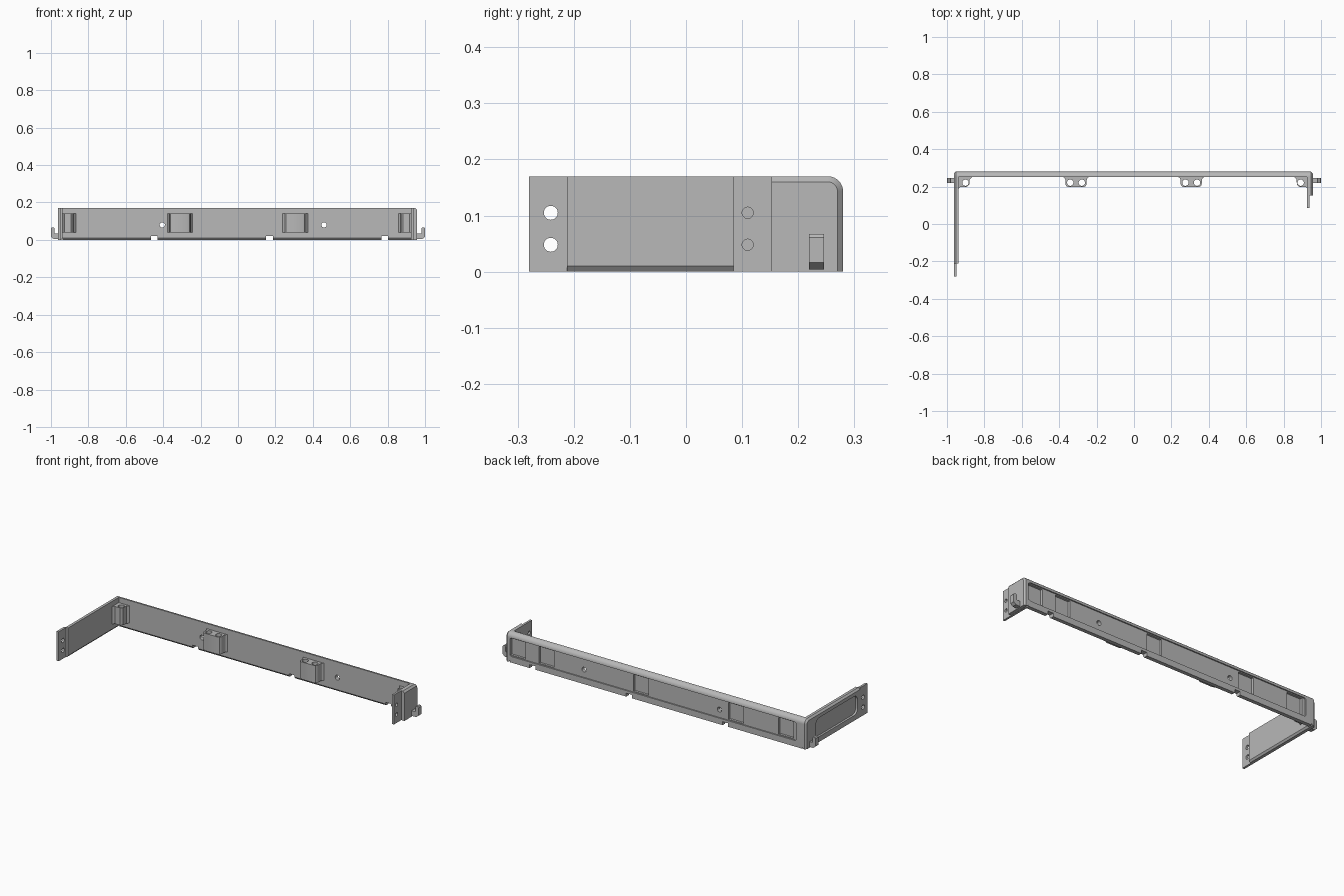
import bpy, bmesh, math

cube = bpy.data.objects.get("Cube")
if cube:
    bpy.data.objects.remove(cube, do_unlink=True)

grey = bpy.data.materials.new("light grey")
grey.use_nodes = True
grey.diffuse_color = (0.48, 0.48, 0.48, 1)
grey.node_tree.nodes["Principled BSDF"].inputs["Base Color"].default_value = grey.diffuse_color

TOP, BACK, FRONT = 0.17, 0.28, 0.25


def loft(name, rings):
    """Solid skin through matching closed rings of 3D points."""
    bm = bmesh.new()
    loops = [[bm.verts.new(p) for p in ring] for ring in rings]
    n = len(loops[0])
    for a, b in zip(loops, loops[1:]):
        for i in range(n):
            j = (i + 1) % n
            bm.faces.new((a[i], a[j], b[j], b[i]))
    bm.faces.new(loops[0])
    bm.faces.new(loops[-1])
    bmesh.ops.recalc_face_normals(bm, faces=bm.faces)
    mesh = bpy.data.meshes.new(name)
    bm.to_mesh(mesh)
    bm.free()
    mesh.materials.append(grey)
    ob = bpy.data.objects.new(name, mesh)
    bpy.context.collection.objects.link(ob)
    return ob


def prism(name, outline, axis, lo, hi):
    """Extrude a 2D outline along axis 0, 1 or 2."""
    def ring(d):
        return [tuple(p[:axis]) + (d,) + tuple(p[axis:]) for p in outline]
    return loft(name, [ring(lo), ring(hi)])


def box(name, x, y, z):
    return prism(name, [(x[0], y[0]), (x[1], y[0]), (x[1], y[1]), (x[0], y[1])], 2, *z)


def circle(a, b, r, n=24):
    return [(a + r * math.cos(t * math.tau / n), b + r * math.sin(t * math.tau / n)) for t in range(n)]


def rounded(a0, a1, b0, b1, r):
    pts = []
    for k, (a, b) in enumerate([(a1 - r, b1 - r), (a0 + r, b1 - r), (a0 + r, b0 + r), (a1 - r, b0 + r)]):
        for s in range(6):
            t = (k + s / 5) * math.pi / 2
            pts.append((a + r * math.cos(t), b + r * math.sin(t)))
    return pts


def cut(ob, *cutters):
    bpy.context.view_layer.objects.active = ob
    for c in cutters:
        mod = ob.modifiers.new("cut", "BOOLEAN")
        mod.operation, mod.solver, mod.object = "DIFFERENCE", "EXACT", c
        bpy.ops.object.modifier_apply(modifier=mod.name)
        bpy.data.objects.remove(c, do_unlink=True)


def section(start, shrink=0, bottom=0, r=0.027):
    """Side outline (y, z) with a rounded upper back corner."""
    pts = [(start, bottom), (BACK - shrink, bottom)]
    for s in range(9):
        t = s / 8 * math.pi / 2
        q = r - shrink
        pts.append((BACK - r + q * math.cos(t), TOP - r + q * math.sin(t)))
    return pts + [(start, TOP - shrink)]


# Back rail with chamfered lower front edge
rail = prism("back_rail", [(FRONT, 0.01), (FRONT + 0.008, 0)] + section(FRONT)[1:], 0, -0.937, 0.93)
cut(rail, prism("pocket", rounded(-0.9, 0.927, 0.035, 0.142, 0.012), 1, 0.273, 0.3))
for x in (0.882, 0.7, 0.095, -0.51, -0.83):
    cut(rail, box("recess", (x - 0.048, x + 0.048), (0.26, 0.3), (0.04, 0.137)))
for x in (-0.448, 0.168, 0.785):
    cut(rail, box("notch", (x - 0.018, x + 0.018), (0.2, 0.3), (-0.02, 0.02)))
for x in (-0.405, 0.46):
    cut(rail, prism("hole", circle(x, 0.08, 0.014), 1, 0.2, 0.3))


def arm(name, side, inner, outer, start):
    def ring(x, *args):
        return [(side * x, y, z) for y, z in section(start, *args)]
    return loft(name, [ring(inner, 0, 0.01), ring(inner + 0.008),
                       ring(outer - 0.01), ring(outer, 0.01)])


# Long right arm with sunken outer panel, and short left arm
long_arm = arm("right_arm", -1, 0.937, 0.963, -0.212)
cut(long_arm, prism("panel", rounded(-0.19, 0.19, 0.03, 0.14, 0.03), 0, -1.1, -0.951))
arm("left_arm", 1, 0.93, 0.957, 0.152)

# End tabs with screw holes
for name, x, y, hole_y, r in (("right_tab", (-0.963, -0.95), (-0.28, -0.212), -0.241, 0.0125),
                              ("left_tab", (0.925, 0.937), (0.085, 0.25), 0.11, 0.01)):
    tab = box(name, x, y, (0, TOP))
    cut(tab, *[prism("hole", circle(hole_y, z, r), 0, x[0] - 0.1, x[1] + 0.1) for z in (0.048, 0.105)])

# Outer hooks
for name, side in (("left_hook", 1), ("right_hook", -1)):
    pts = [(0.95, 0.004), (0.985, 0.004), (1, 0.016), (1, 0.061), (0.995, 0.067),
           (0.984, 0.067), (0.98, 0.061), (0.98, 0.034), (0.95, 0.034)]
    prism(name, [(side * a, b) for a, b in pts], 1, 0.219, 0.246)


# Screw bosses on the front of the rail
def boss(name, outline, holes):
    ob = prism(name, outline, 2, 0.04, 0.14)
    cut(ob, *[prism("hole", circle(x, 0.221, 0.017), 2, 0, 0.3) for x in holes])


for name, c in (("right_boss", -0.31), ("left_boss", 0.306)):
    half = [(0.067, FRONT), (0.06, 0.244), (0.057, 0.235), (0.056, 0.21), (0.05, 0.201), (0.04, 0.197)]
    boss(name, [(c + a, b) for a, b in half] + [(c - a, b) for a, b in reversed(half)],
         (c - 0.031, c + 0.031))
for name, side, wall in (("right_corner_boss", -1, 0.937), ("left_corner_boss", 1, 0.927)):
    pts = [(wall, FRONT), (wall, 0.19), (wall - 0.01, 0.199), (wall - 0.045, 0.199),
           (wall - 0.056, 0.21), (wall - 0.058, 0.238), (wall - 0.07, FRONT)]
    boss(name, [(side * a, b) for a, b in pts], (side * (wall - 0.036),))

# Smooth the rounded corners, keep the rest crisp
for ob in bpy.context.scene.objects:
    ob.select_set(ob.type == "MESH")
bpy.ops.object.shade_smooth_by_angle(angle=math.radians(30))
